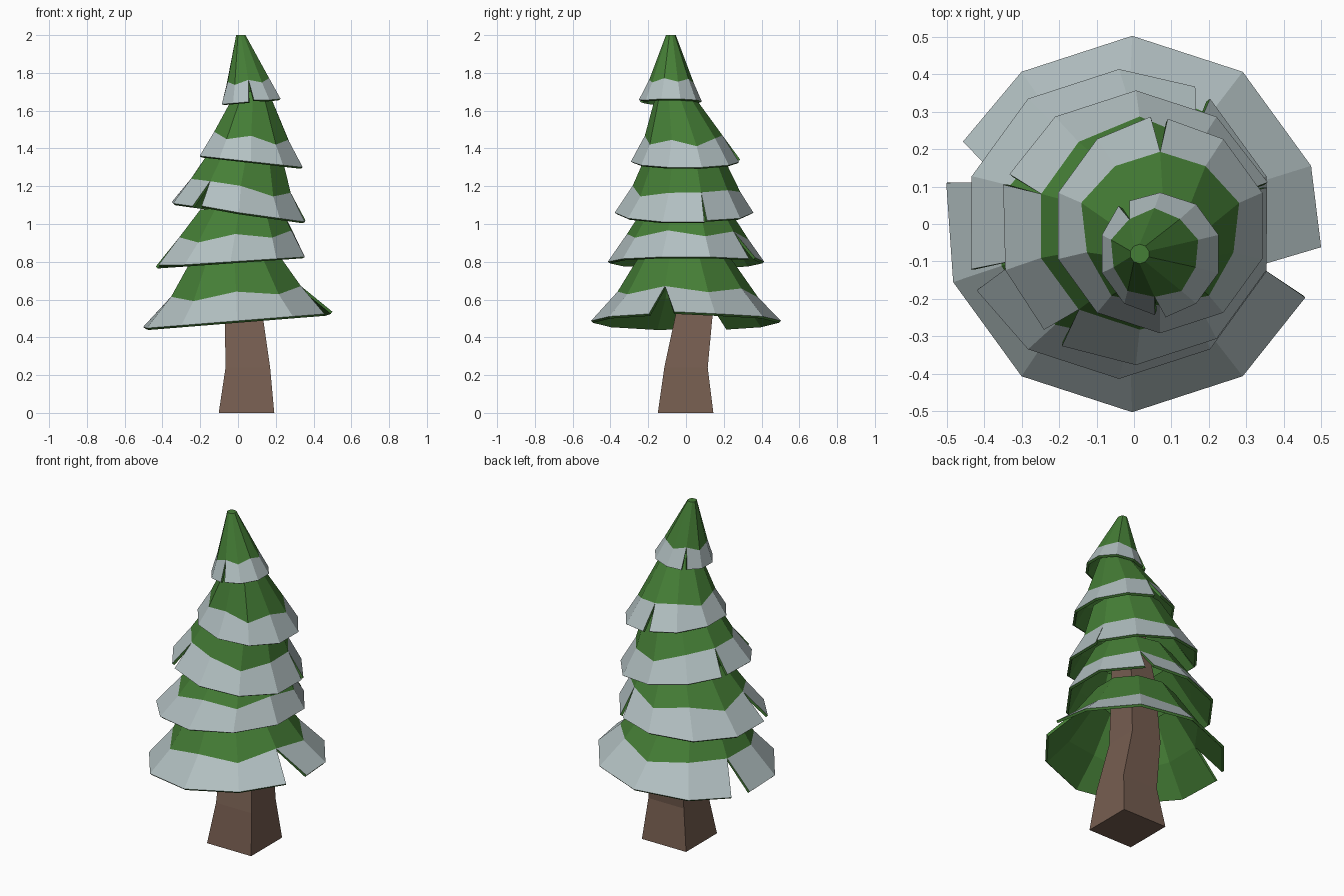
import bpy
from math import sin, cos, radians

if "Cube" in bpy.data.objects:
    bpy.data.objects.remove(bpy.data.objects["Cube"])


def material(name, rgb):
    m = bpy.data.materials.new(name)
    m.diffuse_color = (*rgb, 1)
    m.use_nodes = True
    m.node_tree.nodes["Principled BSDF"].inputs["Base Color"].default_value = m.diffuse_color
    return m


GREEN = material("needles", (0.06, 0.21, 0.037))
SNOW = material("snow", (0.45, 0.53, 0.54))
BARK = material("bark", (0.18, 0.11, 0.08))


def add_object(name, verts, faces, mats):
    me = bpy.data.meshes.new(name)
    me.from_pydata(verts, [], faces)
    for m in mats:
        me.materials.append(m)
    ob = bpy.data.objects.new(name, me)
    bpy.context.collection.objects.link(ob)
    return ob


def trunk():
    # square, bent trunk: x, y, z, half width x, half width y
    sections = [(0.045, -0.002, 0, 0.147, 0.147), (0.052, 0, 0.24, 0.118, 0.115),
                (0.03, 0.043, 0.52, 0.1, 0.098), (0.03, 0.03, 0.9, 0.085, 0.085),
                (0.05, 0, 1.3, 0.06, 0.06)]
    verts, faces = [], []
    for x, y, z, a, b in sections:
        verts += [(x + sx * a, y + sy * b, z) for sx, sy in ((-1, -1), (1, -1), (1, 1), (-1, 1))]
    for s in range(len(sections) - 1):
        for k in range(4):
            a, b = 4 * s + k, 4 * s + (k + 1) % 4
            faces.append((a, b, b + 4, a + 4))
    n = len(verts)
    faces += [(3, 2, 1, 0), (n - 4, n - 3, n - 2, n - 1)]
    add_object("trunk", verts, faces, [BARK])


def tier(name, bottom, mid, top, tilt, splits, cap=False):
    """Ten-sided skirt; rings are (x, y, radius, z); splits open V notches in the hem."""
    def point(ring, deg, dz=0.0, dr=0.0, slope=tilt):
        x, y, r, z = ring
        c, s = cos(radians(deg)), sin(radians(deg))
        return (x + (r + dr) * c, y + (r + dr) * s, z + dz + slope * (r + dr) * c)

    verts, faces, mats = [], [], []
    lean = (mid[2] - top[2]) / (top[3] - mid[3])
    for k in range(10):                       # top ring
        verts.append(point(top, 18 + 36 * k, slope=0 if cap else tilt))
    for k in range(10):                       # uneven snow line
        dz = 0.014 if k in splits else (0.012 if k % 2 else -0.02)
        dz *= 0.6 if cap else 1
        verts.append(point(mid, 18 + 36 * k, dz, -dz * lean))
    before, after = {}, {}
    for k in range(10):                       # hem, split where notched
        lo, hi = splits.get(k, (0, 0))
        before[k] = len(verts)
        verts.append(point(bottom, 18 + 36 * k + lo))
        after[k] = before[k]
        if k in splits:
            after[k] = len(verts)
            verts.append(point(bottom, 18 + 36 * k + hi, 0.008, 0.006))
    for k in range(10):
        j = (k + 1) % 10
        faces += [(10 + k, 10 + j, j, k), (after[k], before[j], 10 + j, 10 + k)]
        mats += [1, 0]
    if cap:
        faces.append(tuple(range(10)))
        mats.append(1)
    ob = add_object(name, verts, faces, [SNOW, GREEN])
    for p, m in zip(ob.data.polygons, mats):
        p.material_index = m
    # thin shell with green lining and rim
    mod = ob.modifiers.new("shell", 'SOLIDIFY')
    mod.thickness = 0.015
    mod.offset = -1
    mod.material_offset = 1
    mod.material_offset_rim = 1


trunk()
tier("branches_1", (-0.005, 0, 0.503, 0.487), (-0.01, 0, 0.37, 0.63), (-0.02, -0.01, 0.225, 0.85),
     0.08, {9: (-5, 11), 4: (-8, 5.5)})
tier("branches_2", (-0.04, 0, 0.414, 0.80), (-0.015, 0, 0.32, 0.935), (0.01, 0, 0.22, 1.09),
     0.065, {1: (0, 7), 5: (-1, 7)})
tier("branches_3", (0.005, -0.01, 0.367, 1.06), (0.015, -0.005, 0.283, 1.19), (0.05, -0.01, 0.19, 1.39),
     -0.14, {6: (-6, 4), 4: (-5, 0), 0: (-1, 1)})
tier("branches_4", (0.07, -0.005, 0.287, 1.33), (0.07, -0.012, 0.212, 1.455), (0.08, -0.065, 0.09, 1.70),
     -0.11, {2: (-4, 5)})
tier("treetop", (0.07, -0.08, 0.164, 1.648), (0.055, -0.08, 0.118, 1.755), (0.015, -0.08, 0.026, 2.0),
     0.09, {3: (-6, 5), 7: (-5, 5)}, cap=True)
